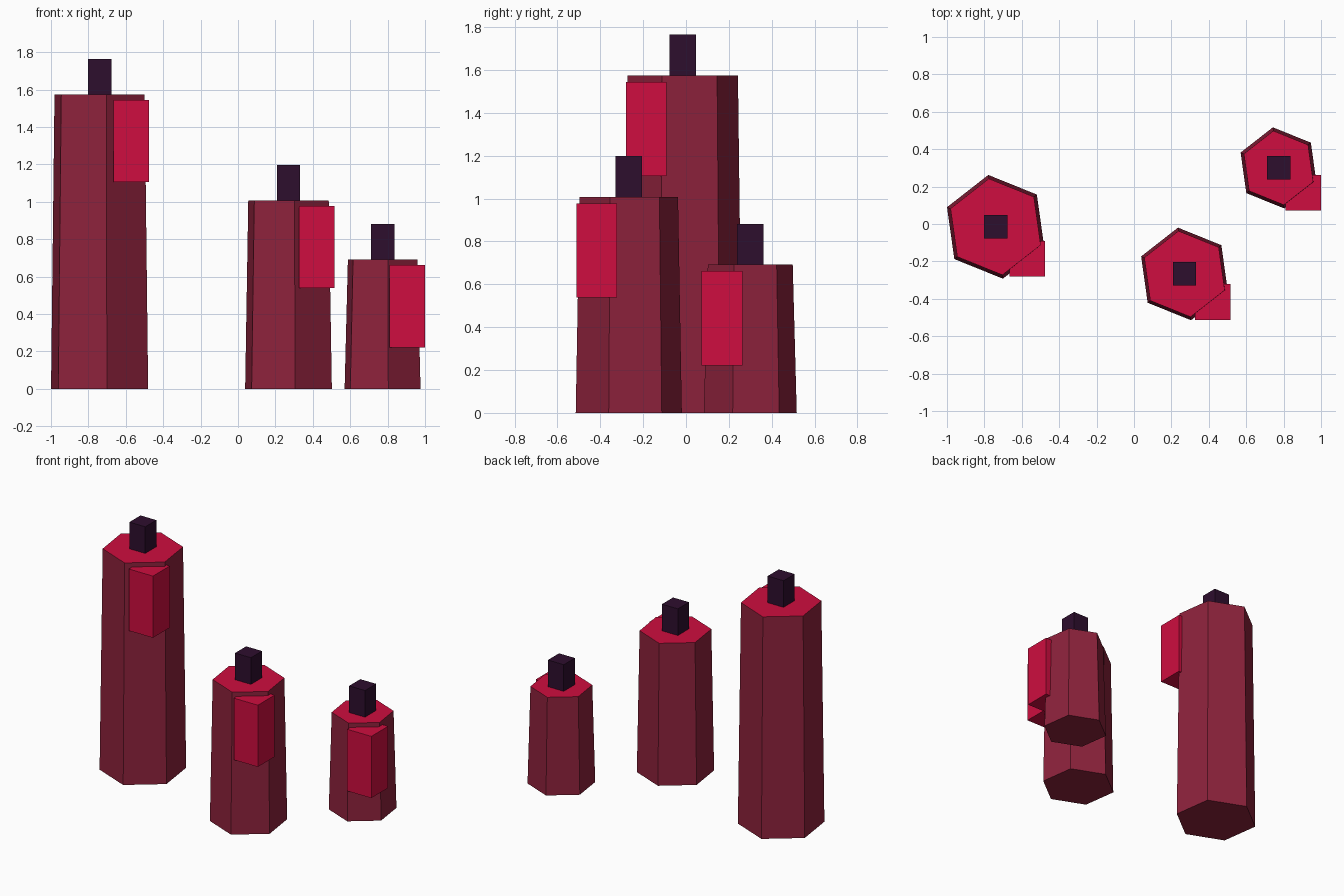
import bpy
from math import radians
from mathutils import Matrix

cube = bpy.data.objects.get("Cube")
if cube:
    bpy.data.objects.remove(cube, do_unlink=True)


def make_material(name, rgb):
    mat = bpy.data.materials.new(name)
    mat.use_nodes = True
    mat.diffuse_color = (*rgb, 1)
    mat.node_tree.nodes["Principled BSDF"].inputs["Base Color"].default_value = (*rgb, 1)
    return mat


dark_wax = make_material("dark_red_wax", (0.27, 0.016, 0.045))
melted_wax = make_material("bright_red_wax", (0.62, 0.004, 0.05))
charred = make_material("charred_purple", (0.027, 0.0044, 0.027))

WICK = 0.125
WICK_RISE = 0.19
DRIP = 0.19
DRIP_LENGTH = 0.44
DRIP_GAP = 0.03


def add_box(name, centre, size, mat):
    bpy.ops.mesh.primitive_cube_add(size=1, location=centre)
    box = bpy.context.object
    box.name = name
    box.data.transform(Matrix.Diagonal((*size, 1)))
    box.data.materials.append(mat)


def add_candle(name, x, y, base_radius, top_radius, height, drip_offset):
    # Tapered six-sided body with a bright melted top
    bpy.ops.mesh.primitive_cone_add(vertices=6, radius1=base_radius, radius2=top_radius,
                                    depth=height, location=(x, y, height / 2))
    body = bpy.context.object
    body.name = name + "_body"
    body.data.transform(Matrix.Rotation(radians(8), 4, "Z"))
    body.data.materials.append(dark_wax)
    body.data.materials.append(melted_wax)
    for face in body.data.polygons:
        face.material_index = int(face.normal.z > 0.9)

    # Square wick
    add_box(name + "_wick", (x, y, height + WICK_RISE / 2), (WICK, WICK, WICK_RISE), charred)

    # Wax drip on the front left corner
    drip_z = height - DRIP_GAP - DRIP_LENGTH / 2
    add_box(name + "_drip", (x + drip_offset, y - drip_offset, drip_z),
            (DRIP, DRIP, DRIP_LENGTH), melted_wax)


add_candle("tall_candle", -0.74, -0.015, 0.28, 0.26, 1.575, 0.17)
add_candle("medium_candle", 0.27, -0.267, 0.25, 0.232, 1.008, 0.15)
add_candle("short_candle", 0.773, 0.30, 0.219, 0.20, 0.692, 0.132)
